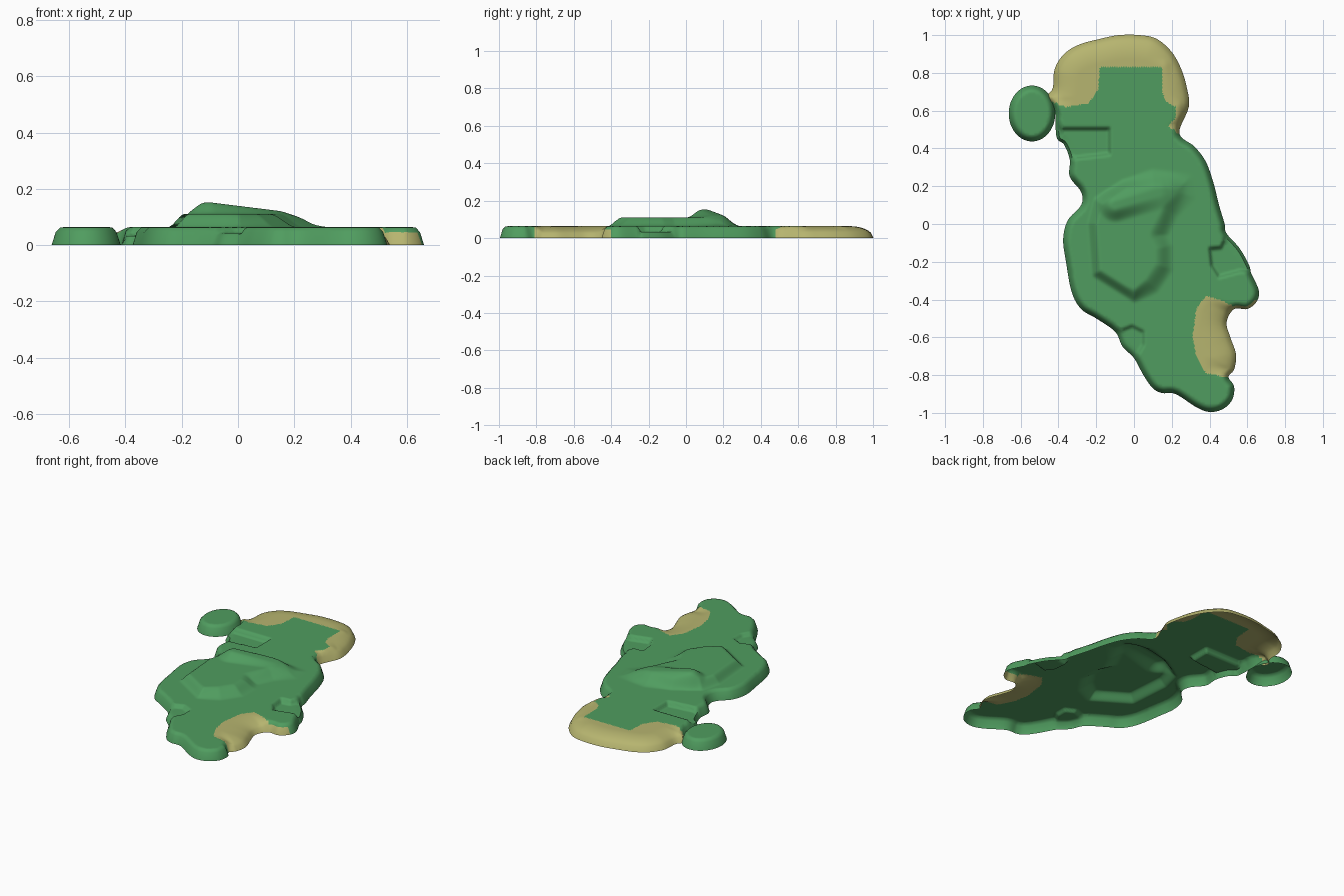
import bpy, bmesh, math
from mathutils import Vector, kdtree
from mathutils.geometry import delaunay_2d_cdt

if "Cube" in bpy.data.objects:
    bpy.data.objects.remove(bpy.data.objects["Cube"])


def material(name, rgb):
    m = bpy.data.materials.new(name)
    m.diffuse_color = (*rgb, 1)
    m.use_nodes = True
    m.node_tree.nodes["Principled BSDF"].inputs["Base Color"].default_value = m.diffuse_color
    return m


MATS = [material("green", (0.08, 0.335, 0.115)), material("tan", (0.47, 0.46, 0.16))]

# silhouette of the figure, clockwise from the top of the head
BODY = [(-.08, 1), (.03, 1), (.12, .98), (.2, .91), (.25, .82), (.28, .72), (.29, .62),
        (.24, .48), (.32, .41), (.38, .33), (.42, .22), (.45, .1), (.48, 0), (.49, -.05),
        (.56, -.13), (.61, -.22), (.62, -.26), (.66, -.35), (.65, -.41), (.6, -.45),
        (.53, -.45), (.49, -.52), (.51, -.6), (.54, -.69), (.53, -.77), (.5, -.81),
        (.53, -.86), (.52, -.93), (.47, -.98), (.4, -.995), (.33, -.97), (.22, -.9),
        (.15, -.895), (.1, -.87), (.05, -.8), (0, -.71), (-.06, -.65), (-.1, -.57),
        (-.2, -.5), (-.28, -.45), (-.33, -.36), (-.36, -.2), (-.375, -.08), (-.35, .02),
        (-.28, .1), (-.28, .17), (-.34, .25), (-.34, .34), (-.37, .42), (-.41, .46),
        (-.42, .6), (-.46, .67), (-.43, .72), (-.42, .82), (-.37, .9), (-.29, .95), (-.18, .98)]
HAND = [(-.54 + .123 * math.cos(-a * math.pi / 8), .585 + .148 * math.sin(-a * math.pi / 8))
        for a in range(16)]

# tan patches: around the head and beside the foot
HEAD_TAN = [(-.6, .7), (-.43, .64), (-.36, .62), (-.24, .64), (-.19, .71), (-.18, .83),
            (.15, .83), (.15, .7), (.17, .65), (.22, .62), (.22, .56), (.18, .52),
            (.24, .47), (.5, .5), (.5, 1.2), (-.6, 1.2)]
FOOT_TAN = [(.38, -.79), (.33, -.7), (.31, -.6), (.33, -.45), (.38, -.38), (.45, -.4),
            (.53, -.435), (.6, -.44), (.65, -.395), (.75, -.4), (.7, -.6), (.6, -.81),
            (.48, -.81)]
# raised torso and sunken areas (polygon, depth)
TORSO = [(-.2, -.26), (0, -.385), (.1, -.33), (.17, -.23), (.17, -.12), (.14, -.06),
         (.2, .06), (.29, .15), (.28, .23), (.1, .25), (-.05, .21), (-.19, .12), (-.22, 0)]
SUNKEN = [([(-.5, .35), (-.3, .35), (-.13, .37), (-.13, .505), (-.38, .505), (-.5, .5)], .03),
          ([(.4, -.13), (.46, -.125), (.485, -.07), (.475, .01), (.72, .02), (.72, -.25),
            (.56, -.25), (.45, -.28), (.41, -.22)], .03),
          ([(-.2, -.58), (-.06, -.56), (-.01, -.54), (.05, -.57), (.05, -.64),
            (0, -.72), (-.2, -.8)], .02)]


def depth(x, y, poly):
    """Signed distance to a polygon, positive inside."""
    best, inside = 9.0, False
    for i, (ax, ay) in enumerate(poly):
        bx, by = poly[i - 1]
        dx, dy = bx - ax, by - ay
        t = max(0, min(1, ((x - ax) * dx + (y - ay) * dy) / (dx * dx + dy * dy)))
        best = min(best, math.hypot(x - ax - t * dx, y - ay - t * dy))
        if (ay > y) != (by > y) and x < ax + (y - ay) * dx / dy:
            inside = not inside
    return best if inside else -best


def step(a, b, v):
    t = max(0, min(1, (v - a) / (b - a)))
    return t * t * (3 - 2 * t)


def smooth_loop(pts, n=6):
    """Closed Catmull-Rom curve through the points."""
    out, v = [], [Vector(p) for p in pts]
    for i in range(len(v)):
        a, b, c, d = v[i - 1], v[i], v[(i + 1) % len(v)], v[(i + 2) % len(v)]
        for k in range(n):
            t = k / n
            out.append(0.5 * (2 * b + (c - a) * t + (2 * a - 5 * b + 4 * c - d) * t * t
                              + (3 * b - a - 3 * c + d) * t ** 3))
    return out


def rounded(d, width):
    t = min(1, d / width)
    return math.sqrt(max(0, 1 - (1 - t) ** 2))


def height(x, y, d, full):
    """Relief height for a point at distance d from the rim."""
    wall = 0.7 * min(1, d / 0.015) + 0.3 * step(0.01, 0.034, d)
    if not full:
        return 0.064 * wall
    z = 0.064 * wall
    for patch, width in ((HEAD_TAN, 0.13), (FOOT_TAN, 0.17)):
        w = step(-0.01, 0.05, depth(x, y, patch))
        z += (0.064 * rounded(d, width) - z) * w
    for poly, drop in SUNKEN:
        z -= drop * step(-0.012, 0.012, depth(x, y, poly)) * min(1, d / 0.03)
    # torso plateau, softer and lower to the right, with a ridge across the chest
    top = 0.047 * (1 - 0.75 * step(0.14, 0.3, x))
    soft = 0.03 * step(-0.05, 0.1, x)
    z += top * step(-0.03 - soft * 0.5, 0.03 + soft, depth(x, y, TORSO))
    dx, dy = 0.28, 0.08
    t = max(0, min(1, ((x + .1) * dx + (y - .1) * dy) / (dx * dx + dy * dy)))
    r = math.hypot(x + .1 - dx * t, y - .1 - dy * t)
    z += 0.041 * (1 - 0.85 * t) * (1 - step(0.015, 0.095, r))
    return z


def relief(name, pts, full):
    """Open-bottomed shell filling an outline."""
    loop = smooth_loop(pts)
    n = len(loop)
    kd = kdtree.KDTree(n)
    for i, p in enumerate(loop):
        kd.insert((p.x, p.y, 0), i)
    kd.balance()

    def rim(x, y):
        return kd.find((x, y, 0))[2]

    verts = list(loop)
    for off in (0.015, 0.03):       # rings along the wall
        for i in range(n):
            t = (loop[(i + 1) % n] - loop[i - 1]).normalized()
            q = loop[i] + Vector((t.y, -t.x)) * off
            if rim(q.x, q.y) > off * 0.96:
                verts.append(q)
    s = 0.0095
    for i in range(-72, 73):        # interior grid
        for j in range(-106, 107):
            x, y = (i + 0.5 * (j % 2)) * s, j * s
            if rim(x, y) > 0.037:
                verts.append(Vector((x, y)))
    edges = [(i, (i + 1) % n) for i in range(n)]
    res = delaunay_2d_cdt(verts, edges, [], 1, 1e-5)
    bm = bmesh.new()
    bv = [bm.verts.new((p.x, p.y, max(0, height(p.x, p.y, rim(p.x, p.y), full))))
          for p in res[0]]
    # outline stays on the ground
    for v, ids in zip(bv, res[3]):
        if any(k < n for k in ids):
            v.co.z = 0
    for f in res[2]:
        face = bm.faces.new([bv[k] for k in f])
        face.smooth = True
        c = face.calc_center_median()
        if full and max(depth(c.x, c.y, HEAD_TAN), depth(c.x, c.y, FOOT_TAN)) > 0:
            face.material_index = 1
    bmesh.ops.delete(bm, geom=[v for v in bm.verts if not v.link_faces], context='VERTS')
    me = bpy.data.meshes.new(name)
    bm.to_mesh(me)
    bm.free()
    for m in MATS if full else MATS[:1]:
        me.materials.append(m)
    ob = bpy.data.objects.new(name, me)
    bpy.context.collection.objects.link(ob)
    bpy.ops.object.select_all(action='DESELECT')
    ob.select_set(True)
    bpy.context.view_layer.objects.active = ob
    bpy.ops.object.shade_smooth_by_angle(angle=math.radians(60))


relief("figure_body", BODY, True)
relief("raised_hand", HAND, False)
